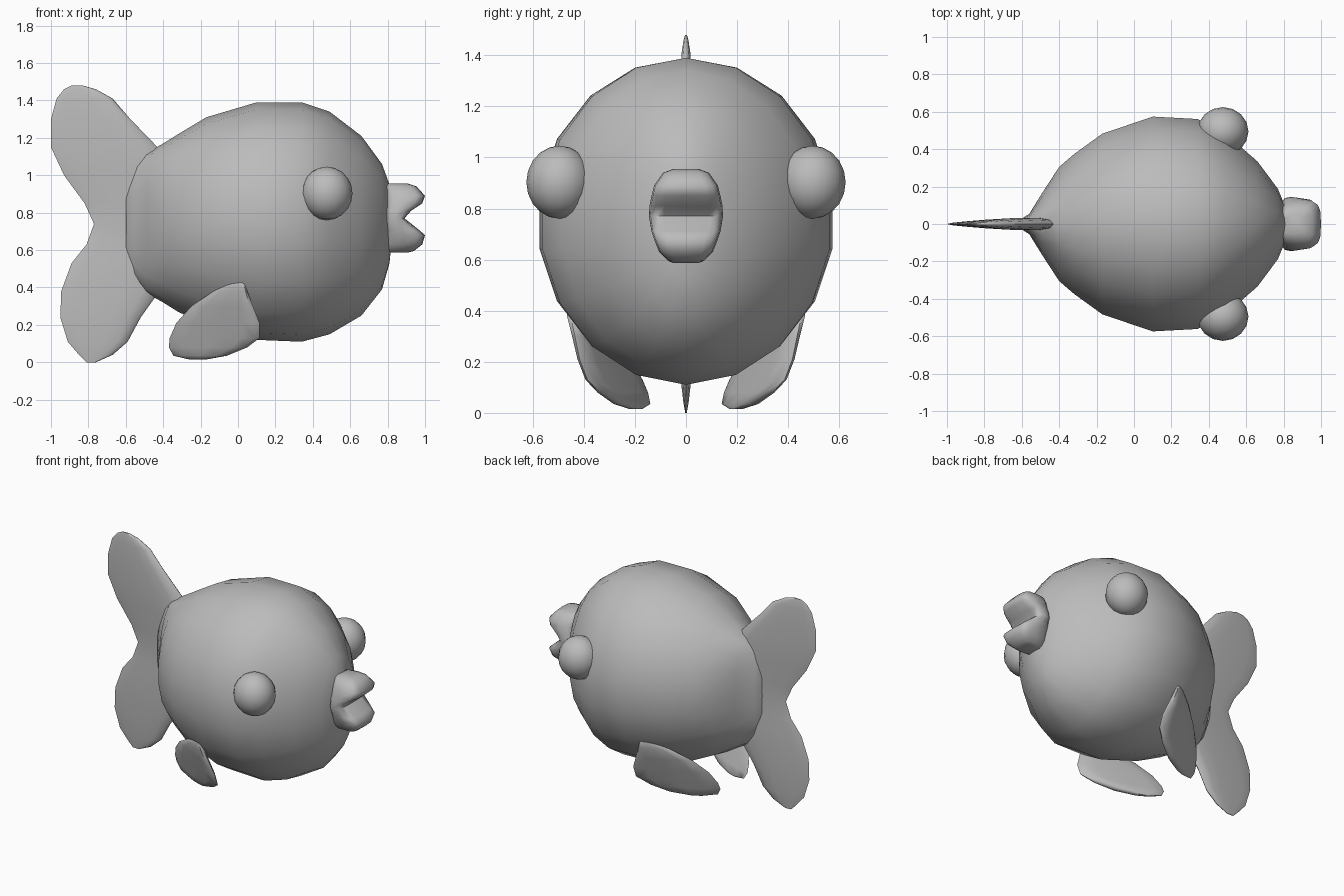
import bpy, bmesh, math
from mathutils import Vector

cube = bpy.data.objects.get("Cube")
if cube:
    bpy.data.objects.remove(cube, do_unlink=True)

grey = bpy.data.materials.new("plain grey")
grey.use_nodes = True
COLOUR = (0.5, 0.5, 0.5, 1)
grey.diffuse_color = COLOUR
grey.node_tree.nodes["Principled BSDF"].inputs["Base Color"].default_value = COLOUR


def finish(name, bm, angle=60):
    """Turn a bmesh into a smooth shaded object."""
    bmesh.ops.recalc_face_normals(bm, faces=bm.faces)
    mesh = bpy.data.meshes.new(name)
    bm.to_mesh(mesh)
    bm.free()
    mesh.materials.append(grey)
    obj = bpy.data.objects.new(name, mesh)
    bpy.context.collection.objects.link(obj)
    bpy.ops.object.select_all(action="DESELECT")
    obj.select_set(True)
    bpy.context.view_layer.objects.active = obj
    bpy.ops.object.shade_smooth_by_angle(angle=math.radians(angle))
    return obj


def loft(name, rings, angle=60):
    """Skin a list of equally long point rings and cap both ends."""
    bm = bmesh.new()
    loops = [[bm.verts.new(p) for p in ring] for ring in rings]
    for a, b in zip(loops, loops[1:]):
        for i in range(len(a)):
            j = (i + 1) % len(a)
            bm.faces.new((a[i], a[j], b[j], b[i]))
    bm.faces.new(loops[0])
    bm.faces.new(loops[-1])
    return finish(name, bm, angle)


def oval(count, power=1.0):
    """Unit oval; a power below one makes it boxier."""
    for i in range(count):
        t = 2 * math.pi * i / count
        c, s = math.cos(t), math.sin(t)
        yield (math.copysign(abs(c) ** power, c), math.copysign(abs(s) ** power, s))


# Body: x, half width, bottom, top
body = [(-0.60, 0.03, 0.56, 0.94), (-0.56, 0.055, 0.46, 1.04), (-0.49, 0.17, 0.37, 1.12),
        (-0.40, 0.31, 0.32, 1.17), (-0.32, 0.38, 0.27, 1.22), (-0.17, 0.49, 0.20, 1.31),
        (0.10, 0.583, 0.12, 1.39), (0.34, 0.57, 0.11, 1.39), (0.49, 0.49, 0.15, 1.34),
        (0.66, 0.34, 0.25, 1.21), (0.77, 0.19, 0.39, 1.06), (0.81, 0.09, 0.53, 0.95),
        (0.825, 0.03, 0.68, 0.83)]
loft("body", [[(x, w * s, (lo + hi) / 2 + (hi - lo) / 2 * c) for c, s in oval(18)]
              for x, w, lo, hi in body])

# Tail fin: height, rear edge, front edge; thins towards the rear
tail = [(0.0, -0.81, -0.76), (0.04, -0.85, -0.67), (0.11, -0.91, -0.59),
        (0.24, -0.95, -0.52), (0.38, -0.945, -0.42), (0.53, -0.89, -0.38),
        (0.63, -0.81, -0.36), (0.74, -0.77, -0.36), (0.85, -0.82, -0.36),
        (1.0, -0.93, -0.38), (1.15, -1.0, -0.43), (1.3, -1.0, -0.575),
        (1.41, -0.97, -0.67), (1.46, -0.93, -0.76), (1.48, -0.89, -0.83)]
rings = []
for z, rear, front in tail:
    half = (front - rear) / 2
    thick = min(0.05, half * 0.16)
    rings.append([(rear + half * (1 + c), thick * s * (0.62 + 0.38 * c), z)
                  for c, s in oval(14, 0.85)])
loft("tail_fin", rings)

# Lips: height, front edge, half width; the pinch in the middle is the mouth
lips = [(0.587, 0.91, 0.05), (0.595, 0.94, 0.07), (0.63, 0.985, 0.105), (0.68, 1.0, 0.125),
        (0.71, 0.965, 0.135), (0.77, 0.89, 0.145), (0.81, 0.925, 0.143),
        (0.85, 0.985, 0.135), (0.89, 1.0, 0.125), (0.94, 0.955, 0.09), (0.955, 0.91, 0.05)]
BACK = 0.785
loft("lips", [[(BACK + (front - BACK) * (1 + c) / 2, w * s, z) for c, s in oval(16, 0.55)]
              for z, front, w in lips], 75)

# Side fins: height, rear edge, front edge; swept in towards the rear
fin = [(0.015, -0.26, -0.17), (0.035, -0.345, -0.06), (0.08, -0.37, 0.05),
       (0.13, -0.365, 0.115), (0.21, -0.33, 0.115), (0.30, -0.25, 0.08),
       (0.38, -0.13, 0.05), (0.42, -0.05, 0.035), (0.43, -0.02, 0.02)]
for side, label in ((1, "left"), (-1, "right")):
    rings = []
    for z, rear, front in fin:
        half = (front - rear) / 2
        thick = min(0.032, half * 0.35)
        ring = []
        for c, s in oval(12, 0.75):
            x = rear + half * (1 + c)
            y = 0.285 + 0.45 * x + 0.38 * z + thick * s * (0.75 + 0.25 * c)
            ring.append((x, side * y, z))
        rings.append(ring)
    loft(label + "_side_fin", rings)

    # Eyes
    bm = bmesh.new()
    bmesh.ops.create_uvsphere(bm, u_segments=16, v_segments=10, radius=1)
    bmesh.ops.scale(bm, vec=Vector((0.137, 0.13, 0.143)), verts=bm.verts)
    bmesh.ops.translate(bm, vec=Vector((0.475, side * 0.495, 0.903)), verts=bm.verts)
    finish(label + "_eye", bm)
